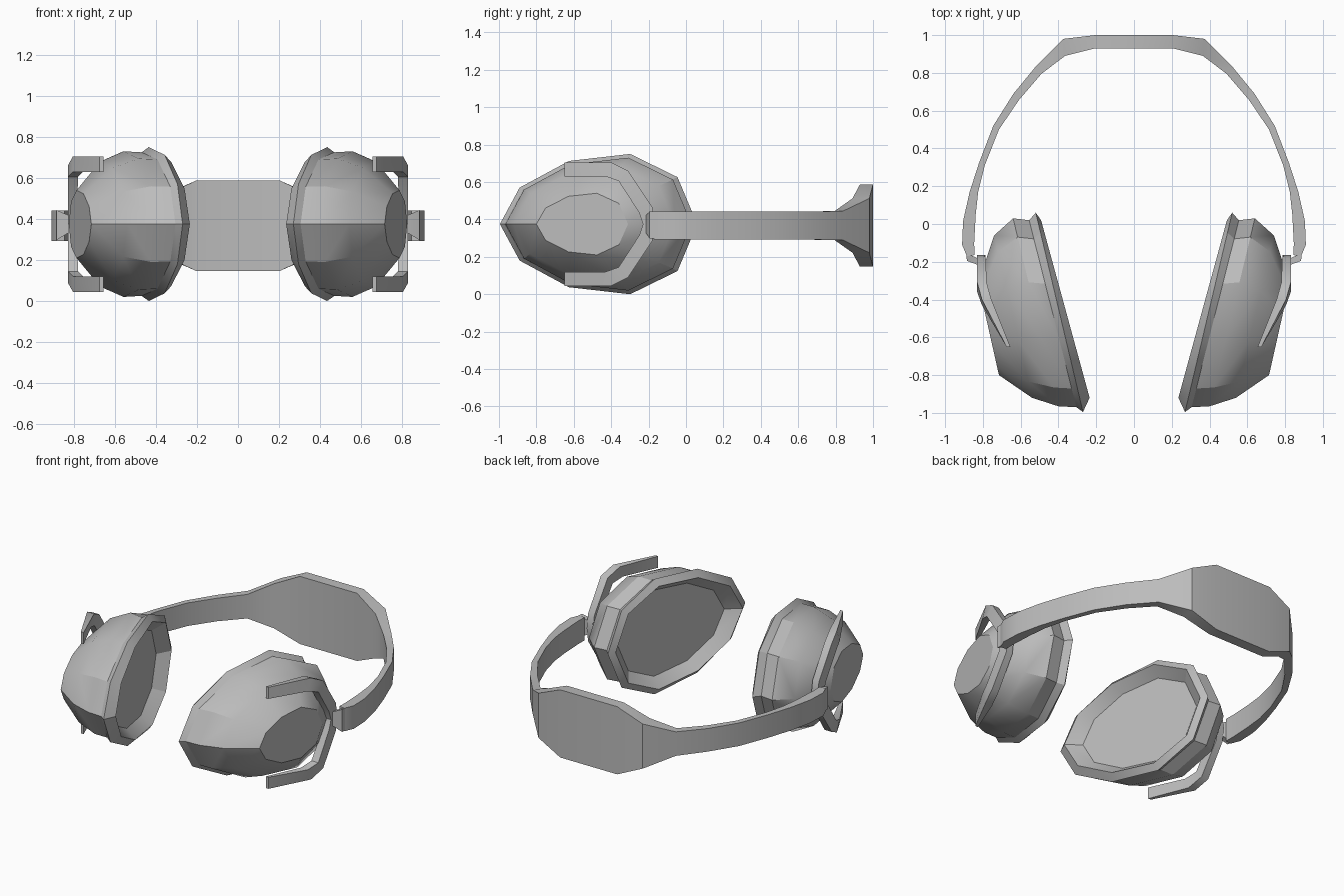
import bpy, bmesh, math

cube = bpy.data.objects.get("Cube")
if cube:
    bpy.data.objects.remove(cube)

MID = 0.375  # height of the symmetry plane

grey = bpy.data.materials.new("plain grey")
grey.use_nodes = True
grey.diffuse_color = (0.5, 0.5, 0.5, 1)
grey.node_tree.nodes["Principled BSDF"].inputs["Base Color"].default_value = (0.5, 0.5, 0.5, 1)


def loft(name, rings, side=1, angle=30):
    """Skin a row of equal-sized rings into a closed solid; side -1 flips it in x."""
    bm = bmesh.new()
    rows = [[bm.verts.new((side * x, y, z)) for x, y, z in ring] for ring in rings]
    n = len(rows[0])
    for a, b in zip(rows, rows[1:]):
        for i in range(n):
            j = (i + 1) % n
            bm.faces.new((a[i], a[j], b[j], b[i]))
    bm.faces.new(rows[0])
    bm.faces.new(rows[-1])
    bmesh.ops.recalc_face_normals(bm, faces=bm.faces)
    mesh = bpy.data.meshes.new(name)
    bm.to_mesh(mesh)
    bm.free()
    mesh.materials.append(grey)
    obj = bpy.data.objects.new(name, mesh)
    bpy.context.collection.objects.link(obj)
    bpy.ops.object.select_all(action='DESELECT')
    obj.select_set(True)
    bpy.context.view_layer.objects.active = obj
    bpy.ops.object.shade_smooth_by_angle(angle=math.radians(angle))
    return obj


# Ten-sided egg outline: position from front tip to back tip, share of half height
EGG = [(0, 0), (0.1, 0.52), (0.35, 0.9), (0.66, 1), (0.9, 0.67),
       (1, 0), (0.9, -0.67), (0.66, -1), (0.35, -0.9), (0.1, -0.52)]


def egg_ring(front, back, half):
    (fx, fy), (bx, by) = front, back
    return [(fx + (bx - fx) * t, fy + (by - fy) * t, MID + half * h) for t, h in EGG]


# Ear cup rings from the recessed floor, over the cushion, to the outer cap
CUP = [((0.32, -0.85), (0.54, -0.07), 0.28),
       ((0.235, -0.92), (0.492, 0.02), 0.335),
       ((0.27, -0.995), (0.52, 0.06), 0.375),
       ((0.305, -0.97), (0.555, 0.02), 0.35),
       ((0.40, -0.965), (0.64, 0.03), 0.355),
       ((0.54, -0.92), (0.74, -0.06), 0.305),
       ((0.715, -0.80), (0.825, -0.31), 0.165)]

# Fork arm sections: outer edge (y, z), inner edge (y, z), outer x, inner x
ARM = [((-0.165, 0), (-0.23, 0), 0.83, 0.785),
       ((-0.18, 0.09), (-0.25, 0.06), 0.83, 0.785),
       ((-0.31, 0.285), (-0.36, 0.23), 0.83, 0.78),
       ((-0.40, 0.33), (-0.43, 0.255), 0.805, 0.755),
       ((-0.65, 0.33), (-0.65, 0.255), 0.675, 0.655)]


def arm_sections():
    upper = [[(xo, oy, oz), (xo, iy, iz), (xi, iy, iz), (xi, oy, oz)]
             for (oy, oz), (iy, iz), xo, xi in ARM]
    lower = [[(x, y, -z) for x, y, z in ring] for ring in upper[:0:-1]]
    return [[(x, y, z + MID) for x, y, z in ring] for ring in lower + upper]


def strip_ring(outer, inner, half, centre):
    return [(*outer, centre + half), (*inner, centre + half),
            (*inner, centre - half), (*outer, centre - half)]


for label, side in (("left", 1), ("right", -1)):
    loft(label + "_ear_cup", [egg_ring(*r) for r in CUP], side)
    loft(label + "_fork", arm_sections(), side)
    # Short pivot joining the fork to the band
    loft(label + "_pivot", [strip_ring((0.79, -0.17), (0.79, -0.22), 0.04, MID),
                            strip_ring((0.83, -0.18), (0.83, -0.215), 0.045, MID),
                            strip_ring((0.887, -0.155), (0.885, -0.195), 0.073, 0.37)], side)

# Band half: outer (x, y), inner (x, y), half height, ending in the wide panel
BAND = [((0.885, -0.17), (0.845, -0.165), 0.075),
        ((0.91, -0.11), (0.846, -0.1), 0.075),
        ((0.905, 0.015), (0.838, 0.05), 0.075),
        ((0.87, 0.17), (0.825, 0.17), 0.075),
        ((0.82, 0.325), (0.79, 0.31), 0.075),
        ((0.745, 0.52), (0.715, 0.5), 0.075),
        ((0.638, 0.69), (0.61, 0.655), 0.075),
        ((0.515, 0.84), (0.49, 0.795), 0.078),
        ((0.375, 0.98), (0.365, 0.89), 0.145),
        ((0.205, 1.0), (0.205, 0.93), 0.22)]

half_band = [strip_ring(o, i, h, 0.367) for o, i, h in BAND]
other_half = [[(-x, y, z) for x, y, z in ring] for ring in reversed(half_band)]
loft("head_band", half_band + other_half)
